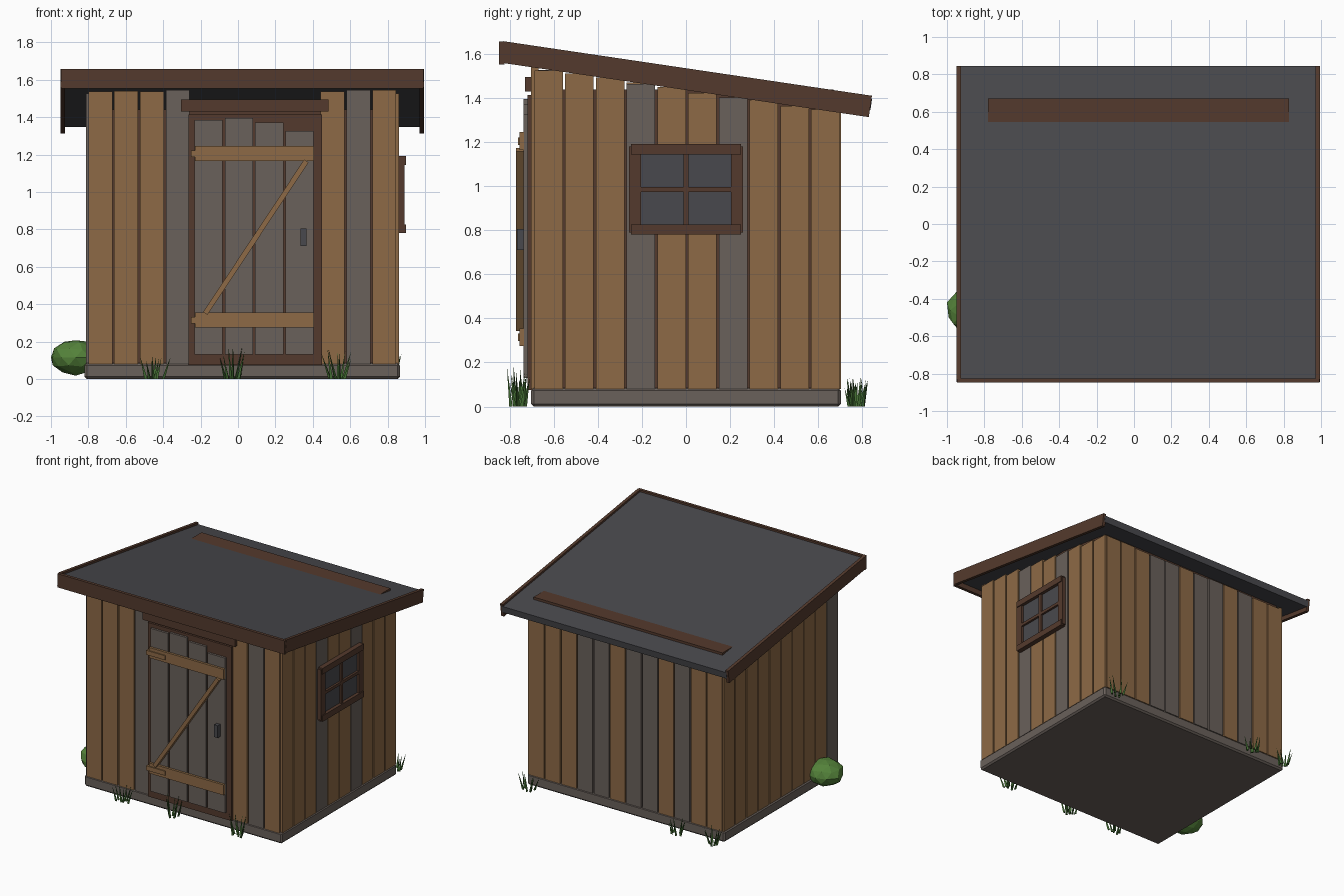
import bpy, bmesh, math, random
from mathutils import Vector, Matrix

if "Cube" in bpy.data.objects:
    bpy.data.objects.remove(bpy.data.objects["Cube"])

random.seed(4)


def mat(name, r, g, b):
    def lin(c):
        c /= 255
        return c / 12.92 if c <= 0.04045 else ((c + 0.055) / 1.055) ** 2.4
    m = bpy.data.materials.new(name)
    m.diffuse_color = (lin(r), lin(g), lin(b), 1)
    m.use_nodes = True
    m.node_tree.nodes["Principled BSDF"].inputs["Base Color"].default_value = m.diffuse_color
    return m


BROWN = mat("warm_wood", 141, 106, 70)
GREY = mat("weathered_wood", 106, 97, 91)
DARK = mat("dark_trim", 84, 58, 45)
ROOF = mat("roof_felt", 73, 73, 77)
BUSH = mat("bush_green", 84, 130, 58)
GRASS = mat("grass_green", 66, 108, 50)


def finish(name, bm, material):
    bmesh.ops.recalc_face_normals(bm, faces=bm.faces)
    me = bpy.data.meshes.new(name)
    bm.to_mesh(me)
    bm.free()
    me.materials.append(material)
    ob = bpy.data.objects.new(name, me)
    bpy.context.collection.objects.link(ob)
    return ob


def box(name, x, y, z, material, rot=None, bevel=0):
    """Box from (min, max) ranges, optionally turned about its centre."""
    bm = bmesh.new()
    bmesh.ops.create_cube(bm, size=1)
    size = Vector((x[1] - x[0], y[1] - y[0], z[1] - z[0]))
    mid = Vector((sum(x) / 2, sum(y) / 2, sum(z) / 2))
    bmesh.ops.scale(bm, vec=size, verts=bm.verts)
    if bevel:
        bmesh.ops.bevel(bm, geom=bm.edges[:], offset=bevel, segments=1, affect='EDGES')
    m = Matrix.Translation(mid) @ (rot or Matrix())
    bmesh.ops.transform(bm, matrix=m, verts=bm.verts)
    return finish(name, bm, material)


# Foundation and the dark inner shell (its back edge pokes through the roof)
box("foundation", (-.82, .865), (-.703, .703), (0, .085), GREY, bevel=.012)
box("inner_shell", (-.78, .83), (-.67, .67), (.08, 1.44), DARK)


# Wall planks, their tops following the roof slope
def top(y):
    return 1.541 - .146 * (y + .7) + random.uniform(-.006, .006)


def wood(i, greys):
    return GREY if i in greys else BROWN


G = .005
for i in range(12):
    x0 = -.805 + i * .138
    xr = (x0 + G, x0 + .138 - G)
    if not 4 <= i <= 8:
        box("front_plank", xr, (-.703, -.67), (.08, top(-.7)), wood(i, (3, 10)))
    box("back_plank", xr, (.67, .703), (.08, top(.68)), wood(11 - i, (3, 4, 6, 7, 9)))
for i in range(10):
    y0 = -.693 + i * .1395
    yr = (y0 + G, y0 + .1395 - G)
    yc = y0 + .07
    box("right_plank", (.83, .86), yr, (.08, top(yc)), wood(i, (3, 6)))
    box("left_plank", (-.812, -.78), yr, (.08, top(yc)), wood(i, (0,)))

# Sloped roof with side boards and front fascia
ANG = -math.atan(.148)
tilt = Matrix.Rotation(ANG, 4, 'X')
box("roof_slab", (-.935, .98), (-.845, .85), (1.47, 1.52), ROOF, tilt)
for x in (-.95, .97):
    box("roof_side_board", (x, x + .024), (-.846, .846), (1.437, 1.535), DARK, tilt)
box("front_fascia", (-.947, .992), (-.848, -.825), (1.552, 1.657), DARK)

# Door: frame, lintel, planks, battens, hinges, brace, handle
box("door_frame", (-.265, .45), (-.72, -.668), (.075, 1.415), DARK)
box("door_lintel", (-.305, .485), (-.73, -.668), (1.43, 1.495), DARK)
for i, h in enumerate((1.385, 1.395, 1.37, 1.325)):
    x0 = -.232 + i * .162
    box("door_plank", (x0, x0 + .15), (-.737, -.715), (.13, h), GREY)
for z in (.275, 1.165):
    box("door_batten", (-.23, .405), (-.755, -.735), (z, z + .08), BROWN)
    box("door_hinge", (-.25, -.09), (-.763, -.735), (z + .022, z + .056), BROWN)
a, b = Vector((-.175, .35)), Vector((.365, 1.165))
c, d = (a + b) / 2, b - a
L = d.length / 2
box("door_brace", (c.x - L, c.x + L), (-.772, -.735), (c.y - .014, c.y + .014), BROWN,
    Matrix.Rotation(-math.atan2(d.y, d.x), 4, 'Y'))
box("door_handle", (.335, .365), (-.768, -.735), (.71, .805), ROOF)

# Window on the right wall
box("window_glass", (.855, .872), (-.23, .23), (.80, 1.17), ROOF)
for s in (-1, 1):
    ys = sorted((s * .205, s * .258))
    box("window_stile", (.85, .89), ys, (.79, 1.18), DARK)
for z in (.78, 1.145):
    box("window_rail", (.85, .897), (-.25, .25), (z, z + .046), DARK)
box("window_mullion", (.85, .888), (-.012, .012), (.80, 1.17), DARK)
box("window_crossbar", (.85, .888), (-.23, .23), (.973, .996), DARK)

# Faceted bush by the left wall
bm = bmesh.new()
bmesh.ops.create_icosphere(bm, subdivisions=2, radius=1)
for v in bm.verts:
    v.co *= random.uniform(.94, 1.04)
    v.co = Vector((-.862 + v.co.x * .136, -.46 + v.co.y * .13, .115 + v.co.z * .095))
low = min(v.co.x for v in bm.verts)
bmesh.ops.translate(bm, vec=(-1 - low, 0, 0), verts=bm.verts)
finish("bush", bm, BUSH)


# Grass tufts of thin three-sided blades
def tuft(x, y, h):
    bm = bmesh.new()
    for i in range(8):
        ang = i * math.tau / 8 + random.uniform(-.3, .3)
        out = Vector((math.cos(ang), math.sin(ang) * .65, 0))
        base = Vector((x, y, 0)) + out * random.uniform(.015, .05)
        tip = base + out * random.uniform(.02, .05) + Vector((0, 0, h * random.uniform(.6, 1)))
        ring = [bm.verts.new(base + Vector((math.cos(t), math.sin(t), 0)) * .010)
                for t in (ang, ang + math.tau / 3, ang - math.tau / 3)]
        apex = bm.verts.new(tip)
        for k in range(3):
            bm.faces.new((ring[k], ring[(k + 1) % 3], apex))
        bm.faces.new(ring)
    finish("grass_tuft", bm, GRASS)


for x, y, h in ((-.45, -.76, .16), (-.03, -.76, .19), (.54, -.76, .16),
                (.80, .77, .14), (-.47, .77, .15), (-.77, .77, .14)):
    tuft(x, y, h)
